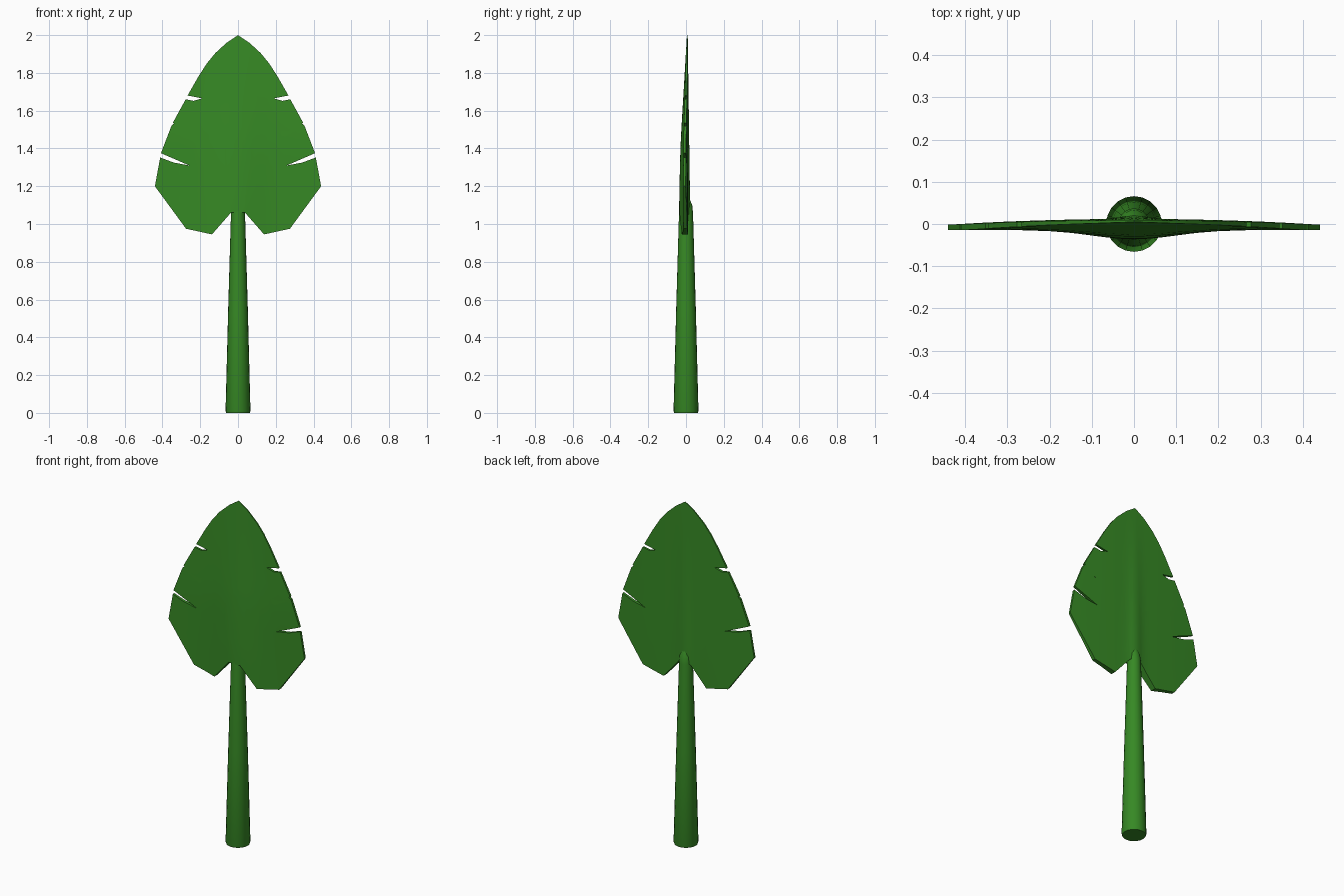
import bpy, bmesh, math
from mathutils import Vector

if "Cube" in bpy.data.objects:
    bpy.data.objects.remove(bpy.data.objects["Cube"])

green = bpy.data.materials.new("leaf green")
green.diffuse_color = (0.037, 0.25, 0.018, 1)
green.use_nodes = True
green.node_tree.nodes["Principled BSDF"].inputs["Base Color"].default_value = green.diffuse_color


def finish(bm, name, angle):
    bmesh.ops.recalc_face_normals(bm, faces=bm.faces)
    mesh = bpy.data.meshes.new(name)
    bm.to_mesh(mesh)
    bm.free()
    obj = bpy.data.objects.new(name, mesh)
    bpy.context.collection.objects.link(obj)
    mesh.materials.append(green)
    bpy.ops.object.select_all(action='DESELECT')
    obj.select_set(True)
    bpy.context.view_layer.objects.active = obj
    bpy.ops.object.shade_smooth_by_angle(angle=math.radians(angle))
    return obj


# Stem: tapered round stalk whose rounded end sinks into the blade
bm = bmesh.new()
SIDES = 20
rings = []
for z, r in [(0, 0.063), (0.01, 0.066), (0.55, 0.052), (1.06, 0.037),
             (1.10, 0.033), (1.14, 0.016)]:
    rings.append([bm.verts.new((r * math.cos(2 * math.pi * i / SIDES),
                                r * math.sin(2 * math.pi * i / SIDES), z))
                  for i in range(SIDES)])
for a, b in zip(rings, rings[1:]):
    for i in range(SIDES):
        j = (i + 1) % SIDES
        bm.faces.new((a[i], a[j], b[j], b[i]))
bm.faces.new(rings[0])
bm.faces.new(rings[-1])
finish(bm, "stem", 40)

# Half outline of the blade, with three tapering slits on the edge
half = [(0, 2.0), (0.06, 1.96), (0.12, 1.905), (0.165, 1.85), (0.21, 1.78),
        (0.267, 1.68), (0.24, 1.675), (0.19, 1.665), (0.235, 1.652), (0.277, 1.66),
        (0.345, 1.536), (0.23, 1.467), (0.25, 1.464), (0.352, 1.52),
        (0.408, 1.375), (0.33, 1.346), (0.258, 1.31), (0.34, 1.325), (0.412, 1.352),
        (0.44, 1.20), (0.275, 0.975), (0.138, 0.945), (0.037, 1.06), (0, 1.06)]


def front_y(x, z):
    t = min(1, (2 - z) / 0.85)
    return 0.005 - 0.019 * min(1, 1.5 * t) - 0.022 * t * math.exp(-(x / 0.14) ** 2)


def back_y(x, z):
    t = min(1, (2 - z) / 0.85)
    return 0.009 + 0.003 * t - 0.07 * x * x + 0.009 * t * math.exp(-(x / 0.04) ** 2)


# Blade: fill the outline, slice it into a grid, thicken and curve both sides
bm = bmesh.new()
bm.faces.new([bm.verts.new((x, 0, z)) for x, z in half])
bmesh.ops.triangulate(bm, faces=bm.faces[:])
cuts = [(Vector((x, 0, 0)), Vector((1, 0, 0)))
        for x in (0.02, 0.04, 0.07, 0.1, 0.15, 0.2, 0.3)]
cuts += [(Vector((0, 0, 1.0 + 0.1 * i)), Vector((0, 0, 1))) for i in range(10)]
for co, no in cuts:
    bmesh.ops.bisect_plane(bm, geom=bm.verts[:] + bm.edges[:] + bm.faces[:],
                           dist=1e-5, plane_co=co, plane_no=no)
for v in bm.verts:
    v.co.y = 0
base = bm.verts[:]
ext = bmesh.ops.extrude_face_region(bm, geom=bm.faces[:], use_keep_orig=True)
top = {v for v in ext['geom'] if isinstance(v, bmesh.types.BMVert)}
for v in bm.verts:
    v.co.y = (back_y if v in top else front_y)(v.co.x, v.co.z)
# Open the centre line so the mirrored halves join cleanly
inner = [f for f in bm.faces if all(abs(v.co.x) < 1e-5 for v in f.verts)]
bmesh.ops.delete(bm, geom=inner, context='FACES')
# Mirror the half
copy = bmesh.ops.duplicate(bm, geom=bm.verts[:] + bm.edges[:] + bm.faces[:])
for v in copy['geom']:
    if isinstance(v, bmesh.types.BMVert):
        v.co.x = -v.co.x
bmesh.ops.remove_doubles(bm, verts=bm.verts[:], dist=1e-4)
finish(bm, "leaf_blade", 40)
